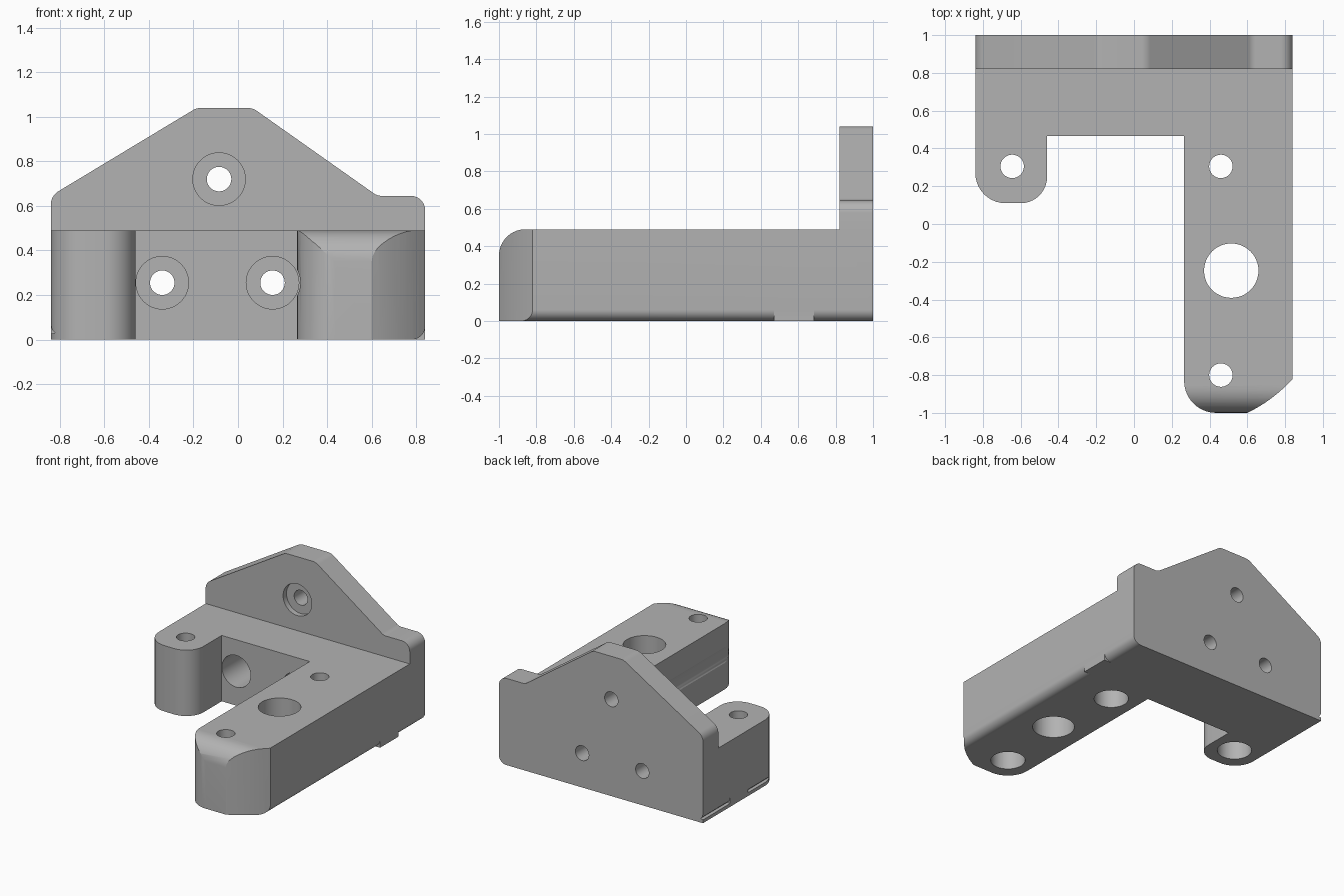
import bpy, bmesh, math
from mathutils import Vector

cube = bpy.data.objects.get("Cube")
if cube:
    bpy.data.objects.remove(cube, do_unlink=True)

grey = bpy.data.materials.new("plain grey")
grey.use_nodes = True
grey.diffuse_color = (0.45, 0.45, 0.45, 1)
grey.node_tree.nodes["Principled BSDF"].inputs["Base Color"].default_value = grey.diffuse_color


def rounded(corners, steps=10):
    """Outline from (a, b, radius) corners, each rounded by a tangent arc."""
    out = []
    for i, (a, b, r) in enumerate(corners):
        p = Vector((a, b))
        if not r:
            out.append(p)
            continue
        u = (Vector(corners[i - 1][:2]) - p).normalized()
        v = (Vector(corners[(i + 1) % len(corners)][:2]) - p).normalized()
        half = u.angle(v) / 2
        centre = p + (u + v).normalized() * (r / math.sin(half))
        start = p + u * (r / math.tan(half)) - centre
        end = p + v * (r / math.tan(half)) - centre
        sweep = math.pi - 2 * half
        for k in range(steps + 1):
            t = k / steps
            out.append(centre + (start * math.sin((1 - t) * sweep)
                                 + end * math.sin(t * sweep)) / math.sin(sweep))
    return out


def circle(a, b, r, n=48):
    return [(a + r * math.cos(math.tau * i / n), b + r * math.sin(math.tau * i / n))
            for i in range(n)]


def prism(name, outline, axis, lo, hi):
    """Extrude a flat outline along x, y or z."""
    place = {"x": lambda a, b, h: (h, a, b),
             "y": lambda a, b, h: (a, h, b),
             "z": lambda a, b, h: (a, b, h)}[axis]
    bm = bmesh.new()
    rings = [[bm.verts.new(place(a, b, h)) for a, b in outline] for h in (lo, hi)]
    n = len(outline)
    for ring in rings:
        bm.faces.new(ring)
    for i in range(n):
        j = (i + 1) % n
        bm.faces.new((rings[0][i], rings[0][j], rings[1][j], rings[1][i]))
    bmesh.ops.recalc_face_normals(bm, faces=bm.faces)
    mesh = bpy.data.meshes.new(name)
    bm.to_mesh(mesh)
    bm.free()
    mesh.materials.append(grey)
    ob = bpy.data.objects.new(name, mesh)
    bpy.context.collection.objects.link(ob)
    return ob


def combine(target, tool, operation="DIFFERENCE"):
    mod = target.modifiers.new("combine", "BOOLEAN")
    mod.operation, mod.solver, mod.object = operation, "EXACT", tool
    bpy.context.view_layer.objects.active = target
    bpy.ops.object.modifier_apply(modifier=mod.name)
    bpy.data.objects.remove(tool, do_unlink=True)


# Base block with a short and a long arm
nose = []
for k in range(9):
    t = k / 8
    nose.append((0.6 * (1 - t)**2 + 1.47 * t * (1 - t) + 0.84 * t * t,
                 -(1 - t)**2 - 1.87 * t * (1 - t) - 0.82 * t * t, 0))
bracket = prism("mounting_bracket", rounded(
    [(-0.84, 1, 0), (-0.84, 0.11, 0.16), (-0.46, 0.11, 0.14), (-0.46, 0.465, 0),
     (0.265, 0.465, 0), (0.265, -1, 0.17)] + nose + [(0.84, 1, 0)]), "z", 0, 0.49)

# Upright back plate
plate = prism("back_plate", rounded(
    [(-0.84, 0, 0), (-0.84, 0.645, 0.07), (-0.185, 1.04, 0.08), (0.065, 1.04, 0.08),
     (0.625, 0.645, 0.06), (0.84, 0.645, 0.065), (0.84, 0, 0)]), "y", 0.82, 1)
combine(bracket, plate, "UNION")


def corner(ca, cb, r, sa, sb):
    """Waste outside a rounded edge whose arc is centred on (ca, cb)."""
    arc = [(ca + sa * r * math.cos(math.pi / 2 * k / 10),
            cb + sb * r * math.sin(math.pi / 2 * k / 10)) for k in range(11)]
    m = r + 0.05
    return arc + [(ca, cb + sb * m), (ca + sa * m, cb + sb * m), (ca + sa * m, cb)]


# Rounded nose of the long arm
combine(bracket, prism("nose_cutter", corner(-0.86, 0.35, 0.14, -1, 1), "x", 0.2, 0.95))

# Rounded lower edge and small side groove, both interrupted by a square tab
for lo, hi in ((-1.1, 0.47), (0.685, 1.1)):
    combine(bracket, prism("edge_cutter", corner(0.78, 0.06, 0.06, 1, -1), "y", lo, hi))
    combine(bracket, prism("groove_cutter",
                           [(-0.86, 0.02), (-0.82, 0.03), (-0.835, 0.045),
                            (-0.84, 0.07), (-0.86, 0.07)], "y", lo, hi))

# Vertical screw holes with counterbores underneath
for x, y in ((-0.645, 0.305), (0.46, 0.305), (0.46, -0.8)):
    combine(bracket, prism("screw_cutter", circle(x, y, 0.062), "z", -0.1, 0.6))
    combine(bracket, prism("bore_cutter", circle(x, y, 0.118), "z", -0.1, 0.25))
combine(bracket, prism("large_cutter", circle(0.515, -0.247, 0.144), "z", -0.1, 0.6))

# Horizontal screw holes with counterbores on the front
for x, z, face in ((-0.34, 0.255, 0.4), (0.155, 0.255, 0.4), (-0.085, 0.72, 0.7)):
    combine(bracket, prism("screw_cutter", circle(x, z, 0.055), "y", 0.3, 1.1))
    combine(bracket, prism("bore_cutter", circle(x, z, 0.118), "y", face, 0.86))

# Tool clearance along the inside of the long arm
combine(bracket, prism("clearance_cutter", circle(0.155, 0.255, 0.125), "y", -1.1, 0.466))

bpy.ops.object.select_all(action="DESELECT")
bracket.select_set(True)
bpy.context.view_layer.objects.active = bracket
bpy.ops.object.shade_smooth_by_angle(angle=math.radians(25))
